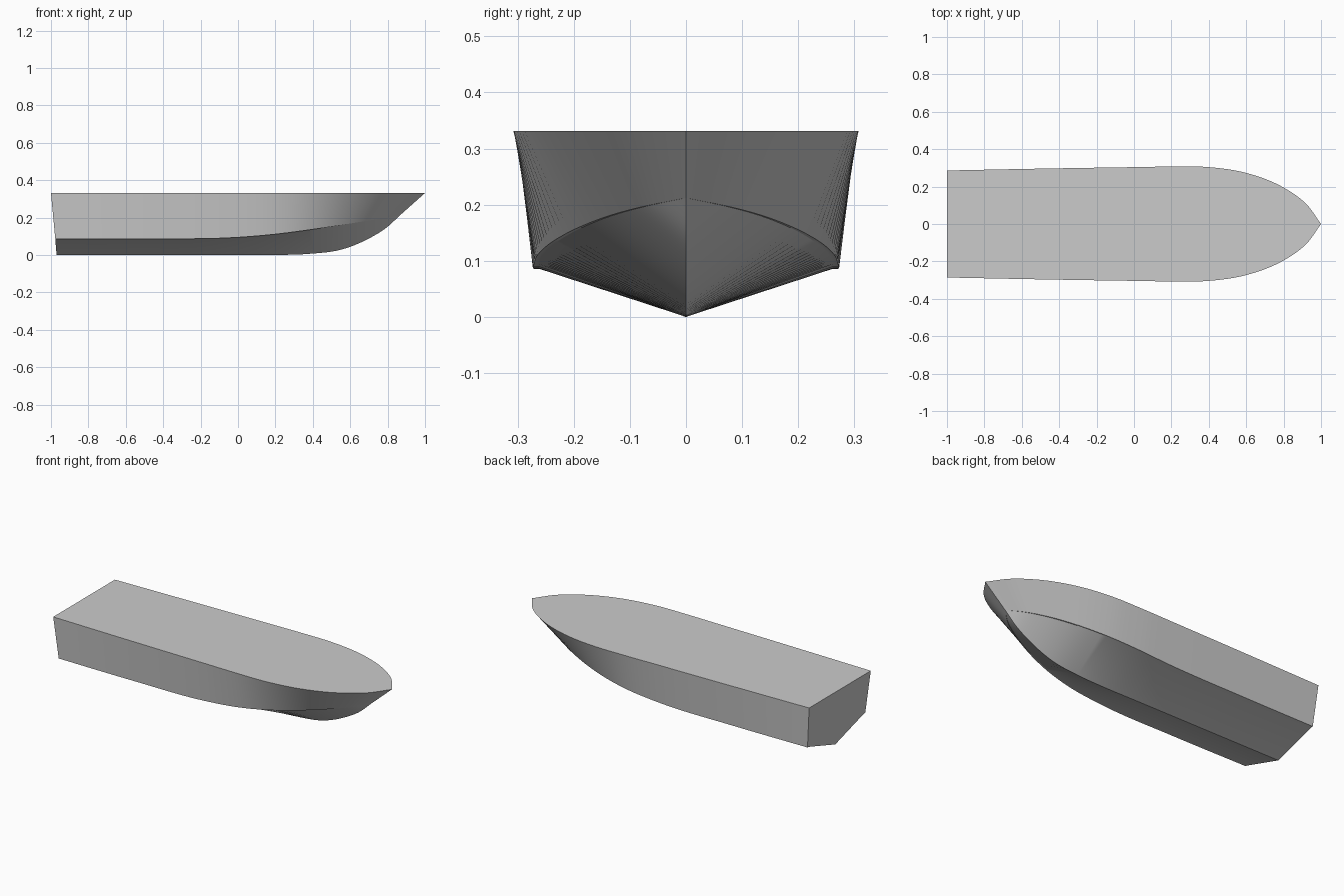
import bpy, bmesh
from mathutils import Vector

if "Cube" in bpy.data.objects:
    bpy.data.objects.remove(bpy.data.objects["Cube"])

# Half-breadth rails, stern to bow, with matching control points
DECK = [(-1, .286, .331), (-.5, .296, .331), (0, .304, .331), (.2, .307, .331), (.4, .304, .331),
        (.6, .273, .331), (.8, .195, .331), (.92, .108, .331), (1, 0, .331)]
CHINE = [(-.977, .268, .086), (-.5, .271, .086), (0, .271, .094), (.2, .264, .111), (.38, .238, .134),
         (.55, .19, .16), (.7, .125, .184), (.79, .07, .198), (.866, 0, .212)]
KEEL = [(-.97, 0, 0), (-.5, 0, 0), (0, 0, 0), (.2, 0, 0), (.38, 0, .006),
        (.55, 0, .028), (.7, 0, .088), (.79, 0, .143), (.866, 0, .212)]
STEPS = 6


def smooth_rail(points):
    """Catmull-Rom curve with centripetal-style tangents through the points."""
    p = [Vector(q) for q in points]
    d = [(p[i + 1] - p[i]).length for i in range(len(p) - 1)]
    slope = [(p[i + 1] - p[i]) / d[i] for i in range(len(d))]
    tan = [slope[0]] + [(slope[i - 1] * d[i] + slope[i] * d[i - 1]) / (d[i - 1] + d[i])
                        for i in range(1, len(d))] + [slope[-1]]
    out = []
    for i in range(len(d)):
        for k in range(STEPS):
            t = k / STEPS
            out.append(p[i] * (2*t**3 - 3*t**2 + 1) + tan[i] * d[i] * (t**3 - 2*t**2 + t)
                       + p[i + 1] * (3*t**2 - 2*t**3) + tan[i + 1] * d[i] * (t**3 - t**2))
    return out + [p[-1]]


# Hull: cross-section rings with a narrow flat along each chine
bm = bmesh.new()
rings = []
for deck, chine, keel in zip(smooth_rail(DECK), smooth_rail(CHINE), smooth_rail(KEEL)):
    flat = Vector((chine.x, chine.y * .965, chine.z))
    half = [deck, chine, flat]
    ring = [Vector((v.x, -v.y, v.z)) for v in half] + [keel] + half[::-1]
    rings.append([bm.verts.new(v) for v in ring])

# Skin: bottom, chine flats, topsides and deck
for a, b in zip(rings, rings[1:]):
    for i in range(7):
        j = (i + 1) % 7
        bm.faces.new((a[i], b[i], b[j], a[j]))
bm.faces.new(rings[0])  # transom
bmesh.ops.remove_doubles(bm, verts=bm.verts, dist=1e-4)
bmesh.ops.dissolve_degenerate(bm, edges=bm.edges, dist=1e-5)
bmesh.ops.recalc_face_normals(bm, faces=bm.faces)

mesh = bpy.data.meshes.new("hull")
bm.to_mesh(mesh)
bm.free()
hull = bpy.data.objects.new("hull", mesh)
bpy.context.collection.objects.link(hull)

grey = bpy.data.materials.new("light_grey")
grey.diffuse_color = (.6, .6, .6, 1)
grey.use_nodes = True
grey.node_tree.nodes["Principled BSDF"].inputs["Base Color"].default_value = grey.diffuse_color
mesh.materials.append(grey)

bpy.context.view_layer.objects.active = hull
hull.select_set(True)
bpy.ops.object.shade_smooth_by_angle(angle=.5)
